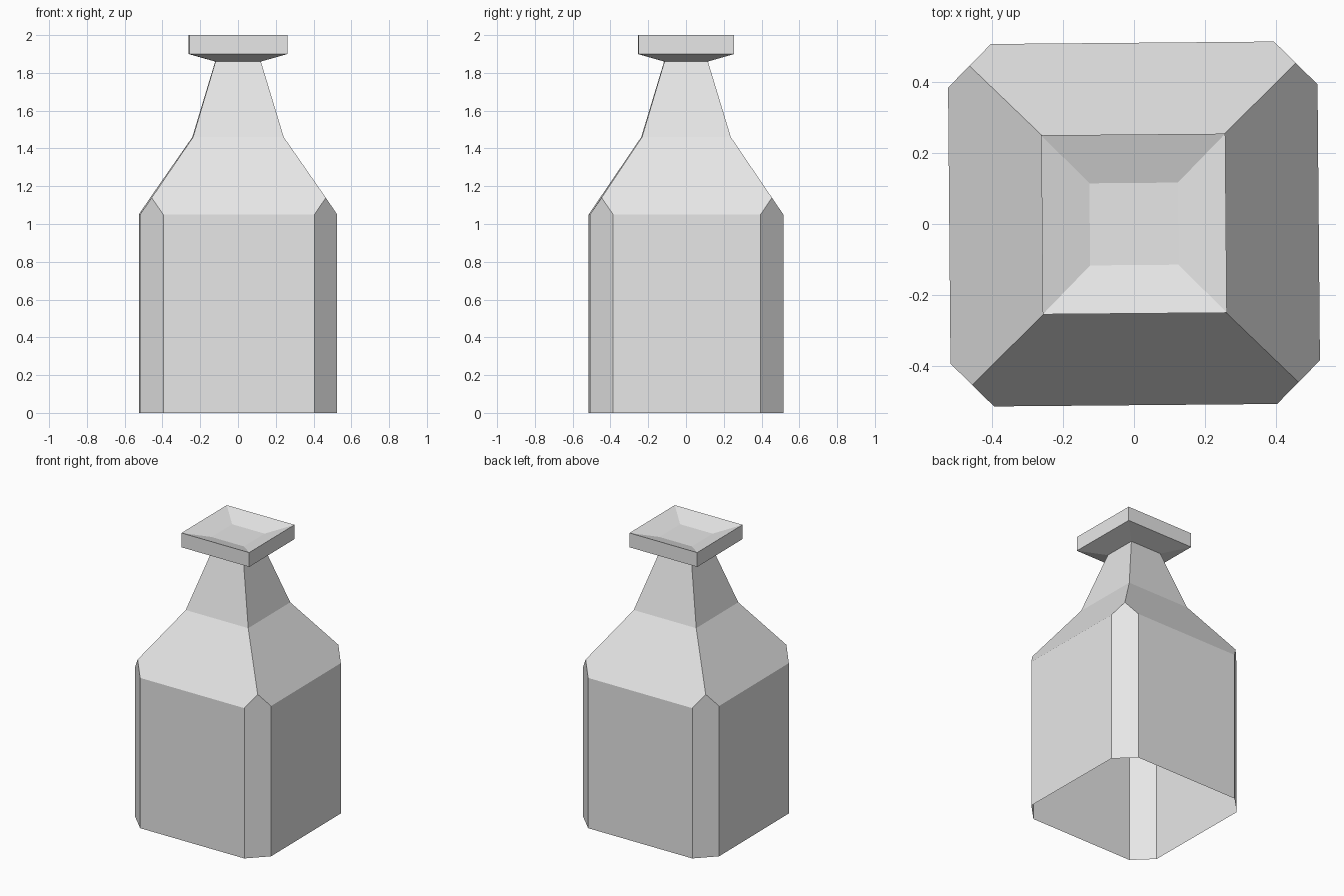
import bpy
import bmesh
import math
from mathutils import Matrix

cube = bpy.data.objects.get("Cube")
if cube:
    bpy.data.objects.remove(cube, do_unlink=True)

# Single plain grey
grey = bpy.data.materials.new("light_grey")
grey.use_nodes = True
colour = (0.8, 0.8, 0.8, 1)
grey.diffuse_color = colour
grey.node_tree.nodes["Principled BSDF"].inputs["Base Color"].default_value = colour

HX, HY = 0.522, 0.512       # body half width and half depth
CHAMFER = 0.122             # corner cut
BODY_TOP = 1.05
TURN = Matrix.Rotation(math.radians(0.5), 3, "Z")
CORNERS = ((1, 1), (-1, 1), (-1, -1), (1, -1))   # counter-clockwise


def square_ring(bm, hx, hy, z):
    return [bm.verts.new((sx * hx, sy * hy, z)) for sx, sy in CORNERS]


def octagon_ring(bm, z):
    ring = []
    for sx, sy in CORNERS:
        pair = [(sx * HX, sy * (HY - CHAMFER), z), (sx * (HX - CHAMFER), sy * HY, z)]
        if sx * sy < 0:
            pair.reverse()
        ring += [bm.verts.new(p) for p in pair]
    return ring


def finish(bm, name):
    bm.transform(TURN.to_4x4())
    mesh = bpy.data.meshes.new(name)
    bm.to_mesh(mesh)
    bm.free()
    mesh.materials.append(grey)
    obj = bpy.data.objects.new(name, mesh)
    bpy.context.collection.objects.link(obj)


# Chamfered body, open underneath, with hipped shoulders
bm = bmesh.new()
low = octagon_ring(bm, 0)
high = octagon_ring(bm, BODY_TOP)
tips = square_ring(bm, HX - CHAMFER / 2, HY - CHAMFER / 2, 1.139)
collar = square_ring(bm, 0.24, 0.235, 1.46)
for i in range(4):
    a, b, c, j = 2 * i, 2 * i + 1, (2 * i + 2) % 8, (i + 1) % 4
    bm.faces.new((low[a], low[b], high[b], tips[i], high[a]))
    bm.faces.new((low[b], low[c], high[c], high[b]))
    bm.faces.new((high[b], high[c], tips[j], collar[j], collar[i], tips[i]))
finish(bm, "bottle_body")

# Tapered neck, flared lip and shallow dished top: half width, half depth, height
bm = bmesh.new()
profile = [(0.24, 0.235, 1.46), (0.12, 0.115, 1.86), (0.26, 0.253, 1.9),
           (0.26, 0.253, 2.0), (0.125, 0.116, 1.955)]
rings = [square_ring(bm, *level) for level in profile]
for below, above in zip(rings, rings[1:]):
    for i in range(4):
        j = (i + 1) % 4
        bm.faces.new((below[i], below[j], above[j], above[i]))
bm.faces.new(rings[-1])
finish(bm, "neck_and_lip")
